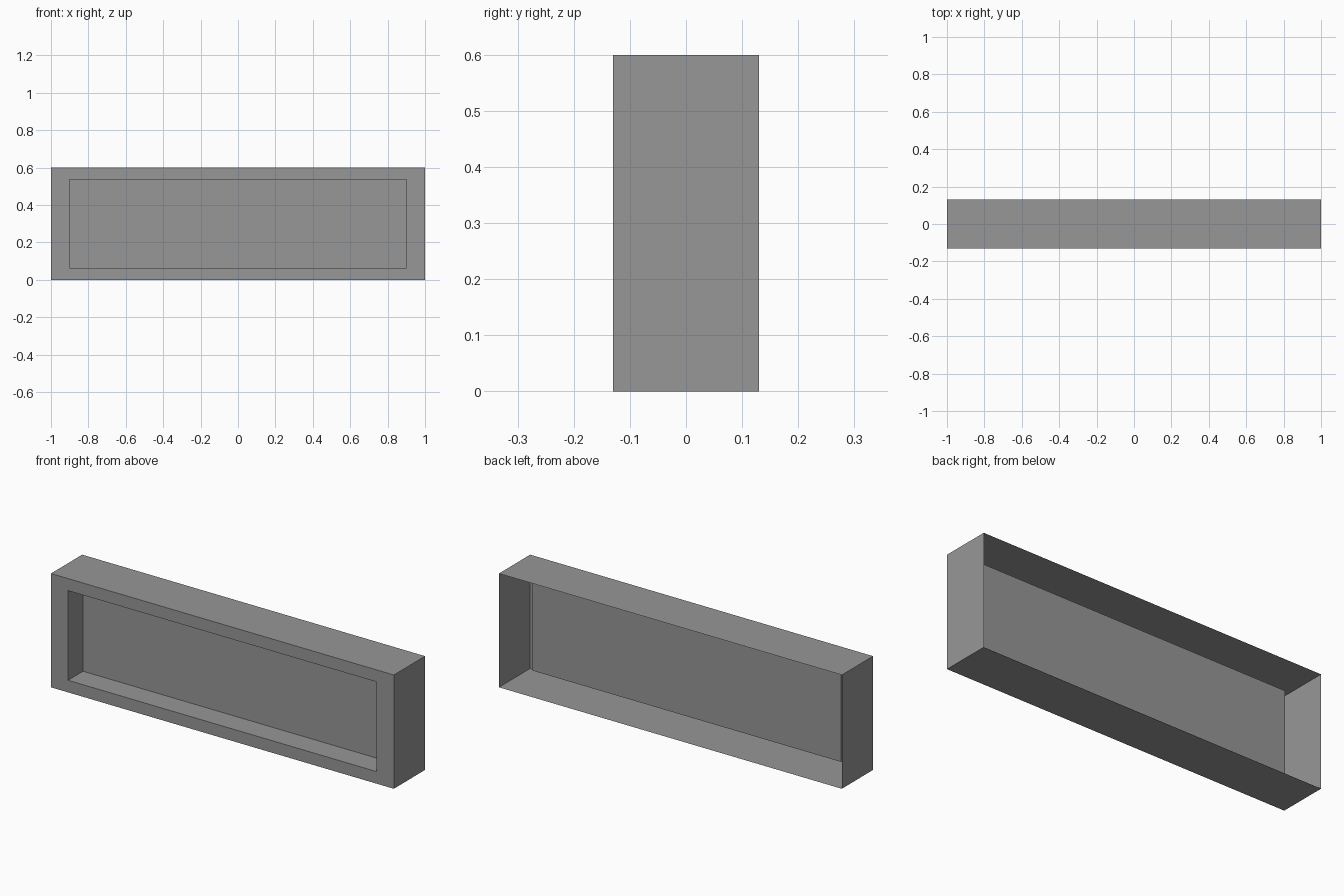
import bpy
import bmesh
from mathutils import Matrix, Vector

cube = bpy.data.objects.get("Cube")
if cube:
    bpy.data.objects.remove(cube, do_unlink=True)

WIDTH, DEPTH, HEIGHT = 2.0, 0.26, 0.6
SIDE_BORDER, END_BORDER = 0.09, 0.125
RECESS_DEPTH = 0.125

# Single flat grey
grey = bpy.data.materials.new("plain grey")
grey.use_nodes = True
colour = (0.31, 0.31, 0.31, 1.0)
grey.diffuse_color = colour
grey.node_tree.nodes["Principled BSDF"].inputs["Base Color"].default_value = colour

# Thin box shell
bm = bmesh.new()
bmesh.ops.create_cube(bm, size=1.0)
bmesh.ops.scale(bm, vec=(WIDTH, DEPTH, HEIGHT), verts=bm.verts)
bmesh.ops.translate(bm, vec=(0, 0, HEIGHT / 2), verts=bm.verts)
bm.normal_update()

# Open back
back = max(bm.faces, key=lambda f: f.normal.y)
bmesh.ops.delete(bm, geom=[back], context='FACES_ONLY')

# Front border, wider at the two ends
front = min(bm.faces, key=lambda f: f.normal.y)
bmesh.ops.inset_region(bm, faces=[front], thickness=SIDE_BORDER, use_boundary=True)
stretch = (WIDTH / 2 - END_BORDER) / (WIDTH / 2 - SIDE_BORDER)
bmesh.ops.scale(bm, vec=(stretch, 1, 1), verts=front.verts)

# Sunken panel with straight walls
bmesh.ops.inset_region(bm, faces=[front], thickness=0)
bmesh.ops.translate(bm, vec=(0, RECESS_DEPTH, 0), verts=front.verts)
bm.normal_update()

mesh = bpy.data.meshes.new("recessed_frame")
bm.to_mesh(mesh)
bm.free()
mesh.materials.append(grey)
frame = bpy.data.objects.new("recessed_frame", mesh)
bpy.context.collection.objects.link(frame)
